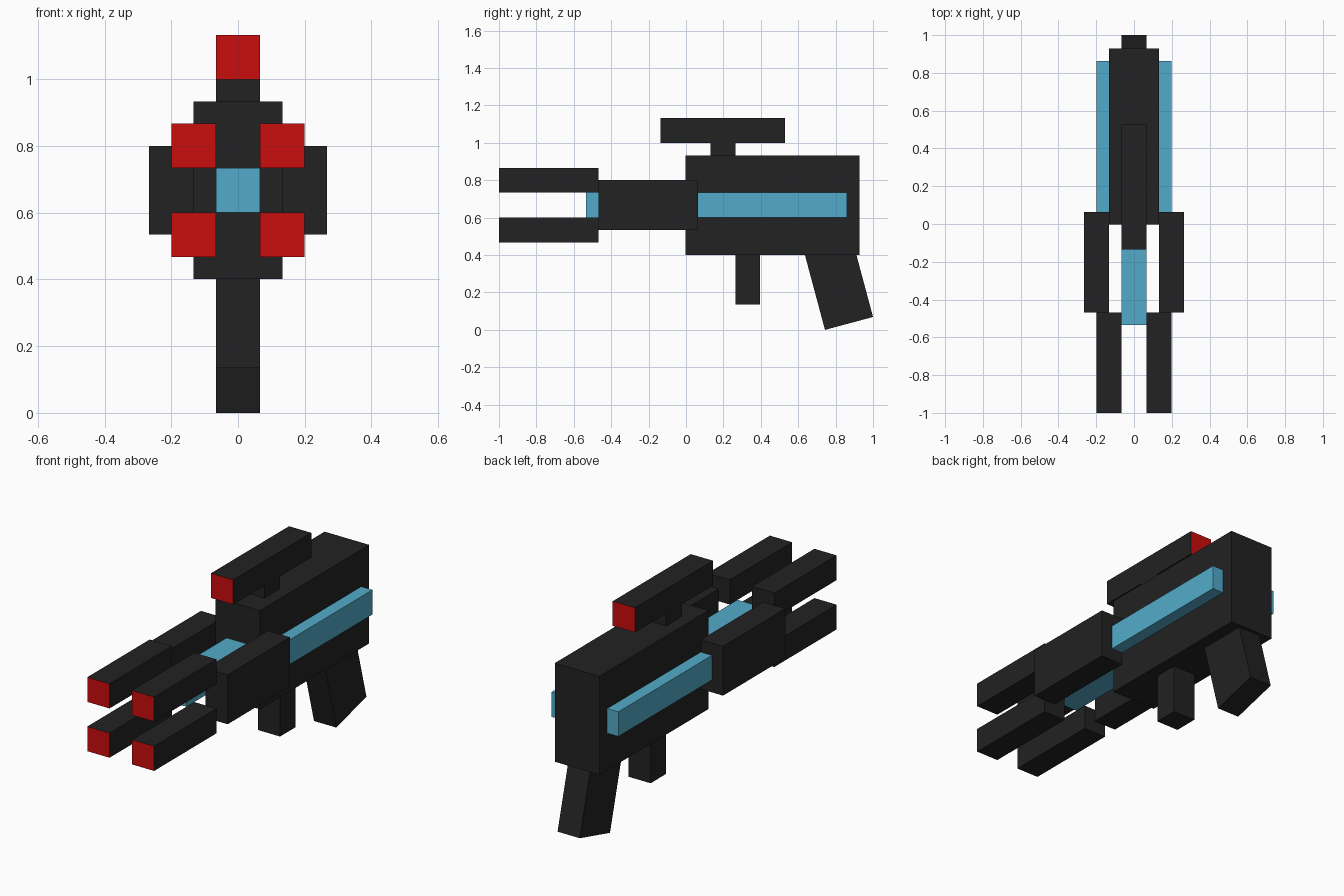
import bpy
import bmesh
import math
from mathutils import Matrix

cube = bpy.data.objects.get("Cube")
if cube:
    bpy.data.objects.remove(cube, do_unlink=True)

U = 0.133      # base module
BOTTOM = 0.401  # underside of the body


def make_material(name, rgb):
    mat = bpy.data.materials.new(name)
    mat.use_nodes = True
    color = (*rgb, 1.0)
    mat.diffuse_color = color
    mat.node_tree.nodes["Principled BSDF"].inputs["Base Color"].default_value = color
    return mat


charcoal = make_material("charcoal", (0.016, 0.016, 0.017))
blue = make_material("glow_blue", (0.086, 0.407, 0.590))
red = make_material("red", (0.590, 0.004, 0.004))


def box(name, x, y, z, mat, red_front=False, red_back=False, tilt=0):
    """Box from (min, max) ranges, with optional red ends and tilt about x."""
    ranges = (x, y, z)
    center = [(a + b) / 2 for a, b in ranges]
    size = [b - a for a, b in ranges]
    bm = bmesh.new()
    bmesh.ops.create_cube(bm, size=1, matrix=Matrix.Diagonal((*size, 1)))
    bm.normal_update()
    for face in bm.faces:
        if (red_front and face.normal.y < -0.9) or (red_back and face.normal.y > 0.9):
            face.material_index = 1
    mesh = bpy.data.meshes.new(name)
    bm.to_mesh(mesh)
    bm.free()
    mesh.materials.append(mat)
    if red_front or red_back:
        mesh.materials.append(red)
    obj = bpy.data.objects.new(name, mesh)
    obj.location = center
    obj.rotation_euler.x = tilt
    bpy.context.collection.objects.link(obj)
    return obj


def along(start, length):
    """Range in modules measured from the muzzle."""
    return (-1 + start * U, -1 + (start + length) * U)


def height(start, length):
    """Range in modules measured from the body underside."""
    return (BOTTOM + start * U, BOTTOM + (start + length) * U)


def side_range(side, inner, outer):
    return tuple(sorted((side * inner * U, side * outer * U)))


middle = (-U / 2, U / 2)

# Body, energy core and trigger
box("body", (-U, U), along(7.5, 7), height(0, 4), charcoal)
box("energy_core", middle, along(3.5, 4.1), height(1.5, 1), blue)
box("trigger", middle, along(9.5, 1), height(-2, 2), charcoal)

# Scope on its mount
box("scope_mount", middle, along(8.5, 1), height(4, 0.5), charcoal)
box("scope", middle, along(6.5, 5), height(4.5, 1), charcoal,
    red_front=True, red_back=True)

# Mirrored side blocks, glowing strips and barrels
for label, side in (("left", 1), ("right", -1)):
    box(label + "_side_block", side_range(side, 1, 2), along(4, 4), height(1, 2), charcoal)
    box(label + "_strip", side_range(side, 1, 1.5), along(7.7, 6.3), height(1.5, 1), blue)
    for level, start in (("lower", 0.5), ("upper", 2.5)):
        box(f"{label}_{level}_barrel", side_range(side, 0.5, 1.5), along(0, 4),
            height(start, 1), charcoal, red_front=True)

# Tilted grip, its top buried in the body
tilt = math.radians(15)
length = 0.45
grip_y = 1 - U * math.cos(tilt) - length / 2 * math.sin(tilt)
grip_z = U * math.sin(tilt) + length / 2 * math.cos(tilt)
box("grip", middle, (grip_y - U, grip_y + U),
    (grip_z - length / 2, grip_z + length / 2), charcoal, tilt=tilt)
